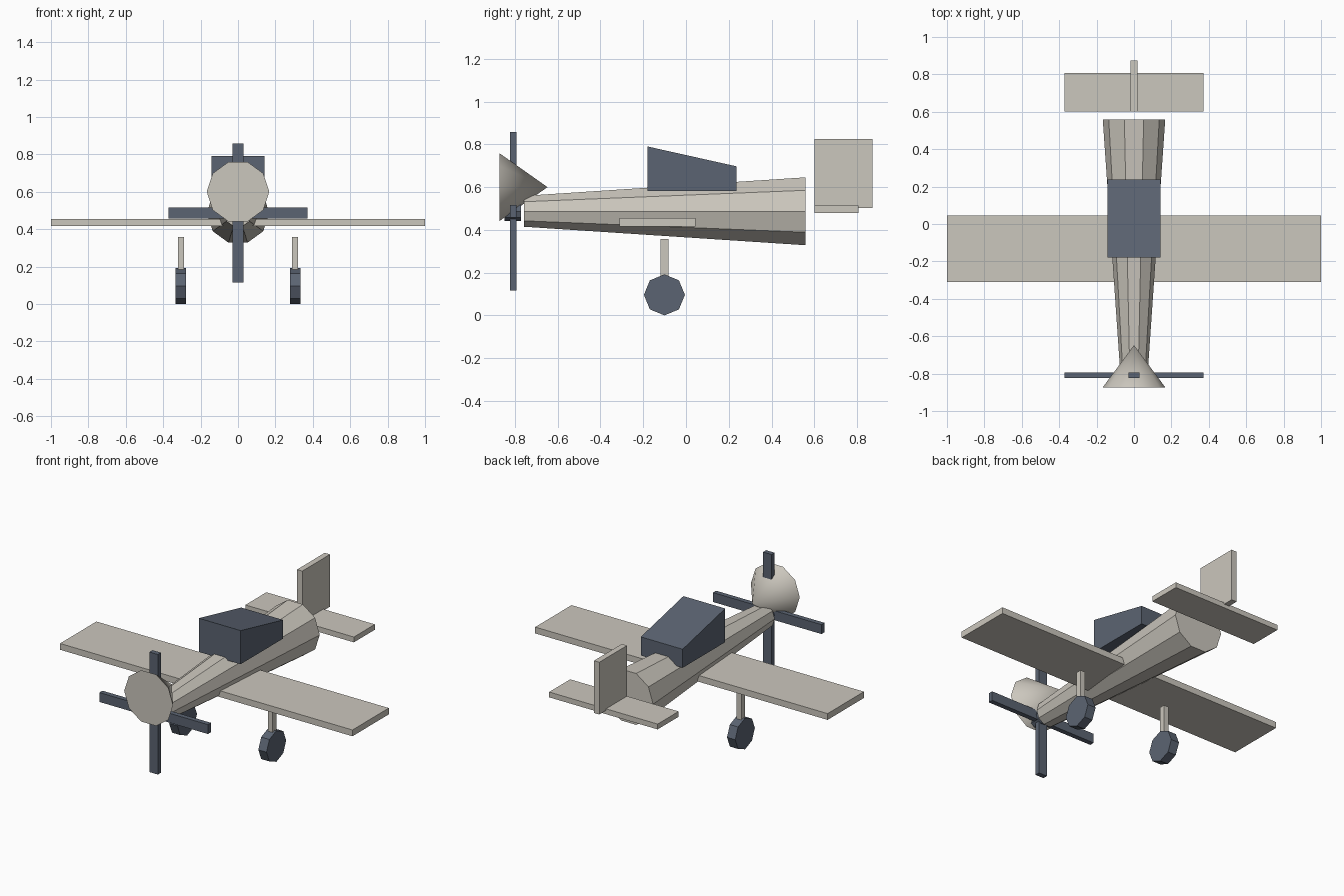
import bpy, math
from mathutils import Matrix, Vector

cube = bpy.data.objects.get("Cube")
if cube:
    bpy.data.objects.remove(cube, do_unlink=True)


def material(name, rgb):
    m = bpy.data.materials.new(name)
    m.use_nodes = True
    m.diffuse_color = (*rgb, 1)
    for n in m.node_tree.nodes:
        if n.type == 'BSDF_PRINCIPLED':
            n.inputs["Base Color"].default_value = (*rgb, 1)
            n.inputs["Roughness"].default_value = 0.8
    return m


CREAM = material("warm_cream", (0.60, 0.57, 0.51))
SLATE = material("slate_blue", (0.105, 0.127, 0.168))


def finish(name, mat):
    ob = bpy.context.object
    ob.name = ob.data.name = name
    ob.data.materials.append(mat)
    bpy.ops.object.shade_smooth_by_angle(angle=math.radians(30))
    return ob


def box(name, lo, hi, mat):
    """Axis-aligned box between two corners."""
    lo, hi = Vector(lo), Vector(hi)
    bpy.ops.mesh.primitive_cube_add(size=1)
    ob = bpy.context.object
    ob.data.transform(Matrix.Translation((lo + hi) / 2) @ Matrix.Diagonal((*(hi - lo), 1)))
    return finish(name, mat)


def cone(name, sides, r1, r2, axis, start, end, centre, mat):
    """Tapered prism along x or y; one vertex lies on the cross axis."""
    bpy.ops.mesh.primitive_cone_add(vertices=sides, radius1=r1, radius2=r2, depth=end - start)
    ob = bpy.context.object
    spin = Matrix.Rotation(math.pi / 2, 4, 'Z')      # put a vertex on local x
    if axis == 'y':
        turn = Matrix.Rotation(-math.pi / 2, 4, 'X')
        place = Vector((centre[0], (start + end) / 2, centre[1]))
    else:
        turn = Matrix.Rotation(math.pi / 2, 4, 'Y')
        place = Vector(((start + end) / 2, centre[0], centre[1]))
    ob.data.transform(Matrix.Translation(place) @ turn @ spin)
    return finish(name, mat)


AXIS_Z = 0.487

# Body, widening toward the tail
cone("fuselage", 10, 0.076, 0.167, 'y', -0.758, 0.56, (0, AXIS_Z), CREAM)

# Flying surfaces
box("wing", (-1, -0.31, 0.416), (1, 0.045, 0.455), CREAM)
box("tailplane", (-0.371, 0.602, 0.48), (0.371, 0.807, 0.513), CREAM)
box("tail_fin", (-0.018, 0.602, 0.503), (0.018, 0.873, 0.826), CREAM)

# Canopy: box with its roof sloping down to the rear
canopy = box("canopy", (-0.143, -0.179, 0.582), (0.143, 0.237, 0.79), SLATE)
for v in canopy.data.vertices:
    if v.co.z > 0.7 and v.co.y > 0:
        v.co.z = 0.697
canopy.data.update()

# Nose cone, propeller hub and crossed blades
cone("nose_cone", 10, 0.167, 0, 'y', -0.873, -0.648, (0, 0.6), CREAM)
cone("propeller_hub", 10, 0.049, 0.049, 'y', -0.85, -0.772, (0, AXIS_Z), SLATE)
for name, hx, hz in (("blade_vertical", 0.029, 0.371), ("blade_horizontal", 0.371, 0.029)):
    box(name, (-hx, -0.824, AXIS_Z - hz), (hx, -0.794, AXIS_Z + hz), SLATE)

# Landing gear
for side, x in (("left", 0.305), ("right", -0.305)):
    box(side + "_strut", (x - 0.016, -0.119, 0.11), (x + 0.016, -0.083, 0.357), CREAM)
    cone(side + "_wheel", 8, 0.096, 0.096, 'x', x - 0.028, x + 0.028, (-0.101, 0.096), SLATE)
